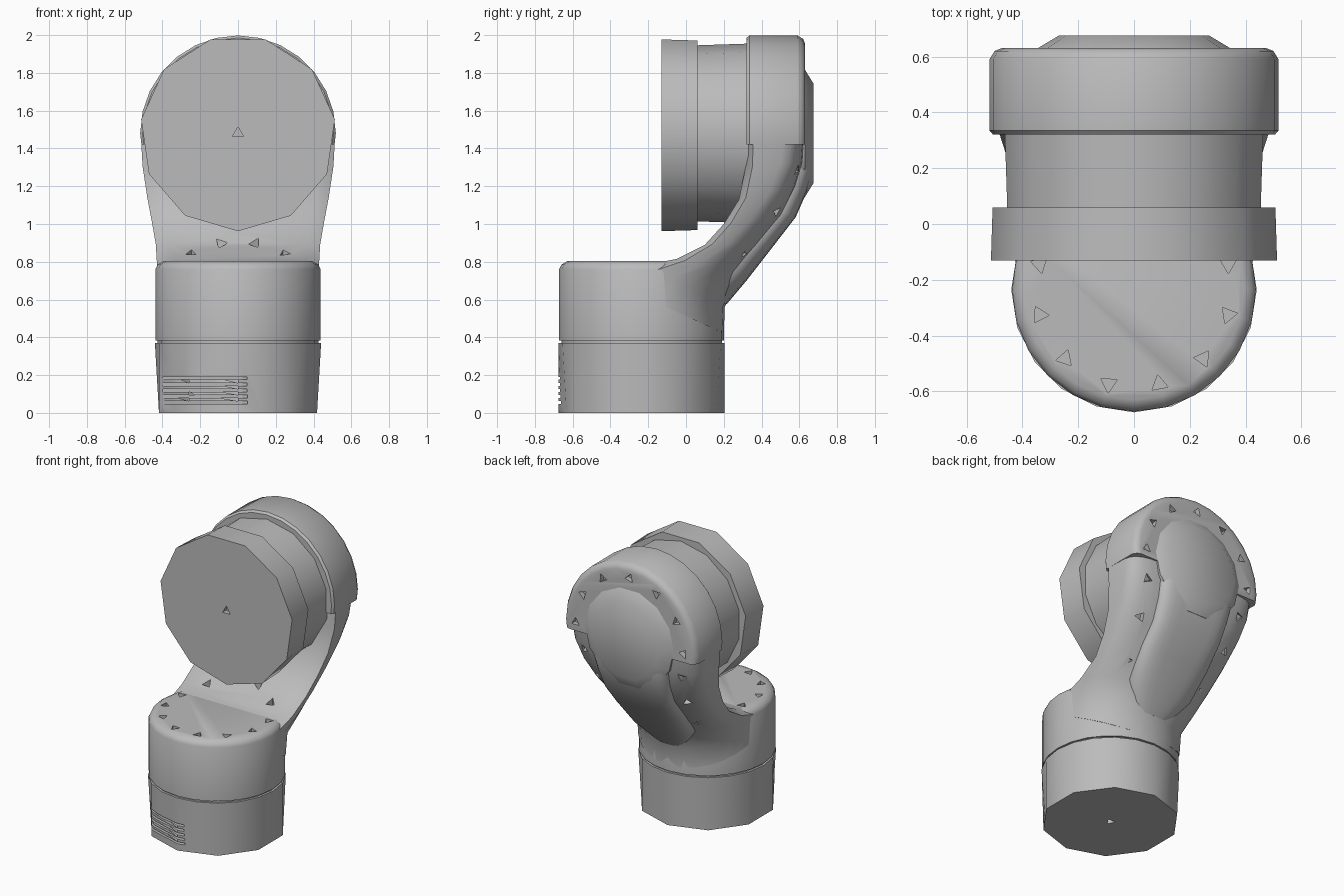
import bpy, bmesh
from math import sin, cos, pi, radians
from mathutils import Vector, Matrix

if "Cube" in bpy.data.objects:
    bpy.data.objects.remove(bpy.data.objects["Cube"], do_unlink=True)

GREY = (0.5, 0.5, 0.5, 1.0)
metal = bpy.data.materials.new("grey_metal")
metal.use_nodes = True
metal.diffuse_color = GREY
metal.node_tree.nodes["Principled BSDF"].inputs["Base Color"].default_value = GREY

BASE_Y, HEAD_Z = -0.235, 1.48
UP = Matrix.Translation((0, BASE_Y, 0))
# Local z runs along world +y for the upper joint
BACK = Matrix.Translation((0, 0, HEAD_Z)) @ Matrix.Rotation(-pi / 2, 4, 'X')


def finish(name, bm):
    bmesh.ops.recalc_face_normals(bm, faces=bm.faces[:])
    mesh = bpy.data.meshes.new(name)
    bm.to_mesh(mesh)
    bm.free()
    mesh.materials.append(metal)
    ob = bpy.data.objects.new(name, mesh)
    bpy.context.collection.objects.link(ob)
    return ob


def skin(loops):
    """Closed mesh through equal-length loops of points."""
    bm = bmesh.new()
    rings = [[bm.verts.new(p) for p in loop] for loop in loops]
    n = len(rings[0])
    for a, b in zip(rings, rings[1:]):
        for i in range(n):
            j = (i + 1) % n
            bm.faces.new((a[i], a[j], b[j], b[i]))
    bm.faces.new(rings[0])
    bm.faces.new(rings[-1])
    return bm


def lathe(profile, sides, frame, phase=0.0):
    """Turned solid from (radius, height) pairs."""
    return skin([[frame @ Vector((r * cos(phase + 2 * pi * i / sides),
                                  r * sin(phase + 2 * pi * i / sides), h))
                  for i in range(sides)] for r, h in profile])


def loft(sections, steps=14, lip=0.12):
    """Body with a flat front and rounded back: (front, back, half width, squareness)."""
    loops = []
    for (fy, fz), (by, bz), w, n in sections:
        pts = [(0.84 * w, 0.0)]
        for k in range(steps + 1):
            a = pi * k / steps
            c, s = cos(a), max(sin(a), 0.0)
            x = w * abs(c) ** (2 / n) * (1 if c > 0 else -1)
            pts.append((x, lip + (1 - lip) * s ** (2 / n)))
        pts.append((-0.84 * w, 0.0))
        loops.append([Vector((x, fy + (by - fy) * t, fz + (bz - fz) * t)) for x, t in pts])
    return skin(loops)


def holes(spots):
    """Three-sided screw pits as one cutter."""
    bm = bmesh.new()
    for i, (pos, axis) in enumerate(spots):
        turn = Vector(axis).to_track_quat('Z', 'Y').to_matrix().to_4x4()
        bmesh.ops.create_cone(bm, cap_ends=True, segments=3, radius1=0.034, radius2=0.034,
                              depth=0.07, matrix=Matrix.Translation(pos) @ turn
                              @ Matrix.Rotation(i * 1.3, 4, 'Z'))
    return finish("cutter", bm)


def cut(cutter, *targets):
    for ob in targets:
        mod = ob.modifiers.new("cut", 'BOOLEAN')
        mod.operation, mod.solver, mod.object = 'DIFFERENCE', 'EXACT', cutter
        bpy.context.view_layer.objects.active = ob
        bpy.ops.object.modifier_apply(modifier=mod.name)
    bpy.data.objects.remove(cutter, do_unlink=True)


# Base: round at the top, ten-sided at the floor
bm = lathe([(0.44, 0), (0.44, 0.37)], 20, UP, pi / 2)
for v in list(bm.verts)[1:20:2]:
    v.co.x *= cos(pi / 10)
    v.co.y = BASE_Y + (v.co.y - BASE_Y) * cos(pi / 10)
base = finish("base", bm)
seam = finish("base_seam", lathe([(0.425, 0.35), (0.425, 0.4)], 20, UP, pi / 2))

# Lower collar with a softened top edge
collar = finish("lower_collar", lathe([(0.437, 0.382), (0.437, 0.76), (0.425, 0.785),
                                       (0.395, 0.803)], 24, UP))

# Curved arm rising to the upper joint
arm = finish("arm", loft([
    ((-0.235, 0.62), (0.20, 0.42), 0.425, 2),
    ((-0.20, 0.785), (0.205, 0.56), 0.425, 2),
    ((-0.05, 0.815), (0.29, 0.73), 0.43, 2.2),
    ((0.10, 0.89), (0.41, 0.90), 0.435, 2.6),
    ((0.20, 1.00), (0.52, 1.05), 0.455, 3),
    ((0.28, 1.13), (0.585, 1.20), 0.48, 4),
    ((0.315, 1.30), (0.62, 1.33), 0.505, 5),
    ((0.32, HEAD_Z), (0.63, HEAD_Z), 0.515, 6)]))

# Upper joint housing: the top of a bevelled drum
bm = lathe([(0.505, 0.32), (0.518, 0.335), (0.518, 0.59), (0.50, 0.62), (0.475, 0.63)], 28, BACK)
bmesh.ops.bisect_plane(bm, geom=bm.verts[:] + bm.edges[:] + bm.faces[:],
                       plane_co=(0, 0, 1.42), plane_no=(0, 0, 1), clear_inner=True)
bmesh.ops.holes_fill(bm, edges=[e for e in bm.edges if e.is_boundary])
head = finish("upper_housing", bm)

# Raised cover running from the back cap down the arm
ridge = finish("back_ridge", loft([
    ((0.10, 0.66), (0.215, 0.575), 0.16, 2.5),
    ((0.20, 0.78), (0.32, 0.70), 0.25, 3),
    ((0.34, 0.96), (0.46, 0.88), 0.27, 3.5),
    ((0.45, 1.10), (0.58, 1.035), 0.27, 4),
    ((0.50, 1.20), (0.64, 1.17), 0.28, 4),
    ((0.53, 1.29), (0.672, 1.28), 0.29, 4),
    ((0.53, HEAD_Z), (0.674, HEAD_Z), 0.31, 4)]))
cap = finish("back_cap", lathe([(0.345, 0.58), (0.345, 0.63), (0.27, 0.675)], 14, BACK))

# Motor neck and end disc
neck = finish("motor_neck", lathe([(0.465, 0.03), (0.475, 0.33)], 14, BACK, pi / 14))
disc = finish("motor_disc", lathe([(0.518, -0.13), (0.512, 0.06)], 11, BACK, pi / 2))

# Cooling slots across the front right of the base
bm = bmesh.new()
a, b = Vector((-0.40, -0.42, 0)), Vector((0.04, -0.665, 0))
along = (b - a).normalized()
out = Vector((along.y, -along.x, 0))
for k in range(5):
    slot = bmesh.ops.create_cube(bm, size=1)["verts"]
    for v in slot:
        x, y, z = v.co
        v.co = (a + b) / 2 + along * x * 0.52 + out * (0.06 + y * 0.15)
        v.co.z = 0.055 + 0.032 * k + z * 0.015
cut(finish("cutter", bm), base)

# Screw pits around the collar top and along the foot of the arm
spots = []
for k in range(12):
    t = radians(15 + 30 * k)
    x, y = 0.35 * cos(t), BASE_Y + 0.35 * sin(t)
    spots.append(((x, y, 0.803 + max(0, y + 0.07) * 0.5), (0, 0, 1)))
cut(holes(spots), collar, arm)

# Screw pits round the back of the housing and down both shoulders
spots = [((0.42 * cos(k * pi / 6), 0.63, HEAD_Z + 0.42 * sin(k * pi / 6)), (0, 1, 0))
         for k in range(7)]
for side in (-1, 1):
    for x, y, z in ((0.38, 0.60, 1.28), (0.35, 0.49, 1.06), (0.31, 0.33, 0.82)):
        spots.append(((side * x, y, z), (0, 0.85, -0.5)))
cut(holes(spots), head, arm)

# Centre pits in the disc and the floor face
cut(holes([((0, -0.13, HEAD_Z), (0, 1, 0))]), disc)
cut(holes([((0, BASE_Y, 0), (0, 0, 1))]), base)

# Smooth shading with sharp edges kept
bpy.ops.object.select_all(action='DESELECT')
for ob in (base, seam, collar, arm, head, ridge, cap, neck, disc):
    ob.select_set(True)
bpy.context.view_layer.objects.active = arm
bpy.ops.object.shade_smooth_by_angle(angle=radians(40))
